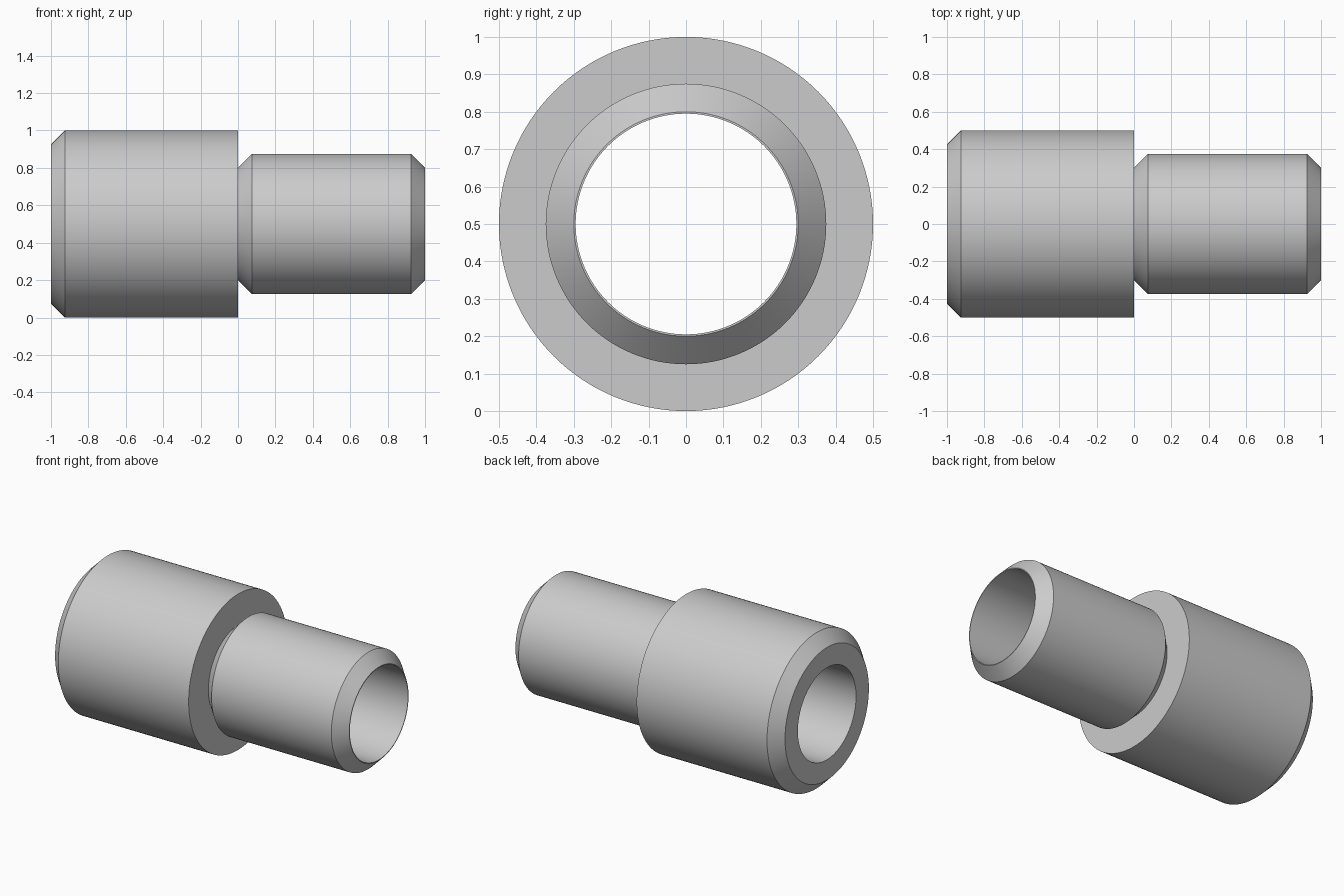
import bpy
import bmesh
from math import cos, sin, tau, radians

default = bpy.data.objects.get("Cube")
if default:
    bpy.data.objects.remove(default, do_unlink=True)

SIDES = 128
AXIS_Z = 0.5
BORE = 0.295

steel = bpy.data.materials.new("grey steel")
steel.use_nodes = True
color = (0.6, 0.6, 0.6, 1)
steel.diffuse_color = color
steel.node_tree.nodes["Principled BSDF"].inputs["Base Color"].default_value = color


def lathe(name, profile):
    """Revolve a closed (x, radius) profile around the long axis."""
    bm = bmesh.new()
    rings = []
    for x, r in profile:
        angles = [tau * i / SIDES for i in range(SIDES)]
        rings.append([bm.verts.new((x, r * cos(a), AXIS_Z + r * sin(a))) for a in angles])
    for k, ring in enumerate(rings):
        following = rings[(k + 1) % len(rings)]
        for i in range(SIDES):
            j = (i + 1) % SIDES
            bm.faces.new((ring[i], ring[j], following[j], following[i]))
    bmesh.ops.recalc_face_normals(bm, faces=bm.faces)
    mesh = bpy.data.meshes.new(name)
    bm.to_mesh(mesh)
    bm.free()
    mesh.materials.append(steel)
    obj = bpy.data.objects.new(name, mesh)
    bpy.context.collection.objects.link(obj)
    bpy.ops.object.select_all(action="DESELECT")
    obj.select_set(True)
    bpy.context.view_layer.objects.active = obj
    bpy.ops.object.shade_smooth_by_angle(angle=radians(30))
    return obj


# Wide sleeve, weld groove, narrow chamfered spigot and straight through bore
lathe("stepped_pipe_adapter", [
    (-1, BORE), (-1, 0.425), (-0.925, 0.5), (0, 0.5),
    (0, 0.3), (0.075, 0.375), (0.925, 0.375), (1, 0.3), (1, BORE),
])
